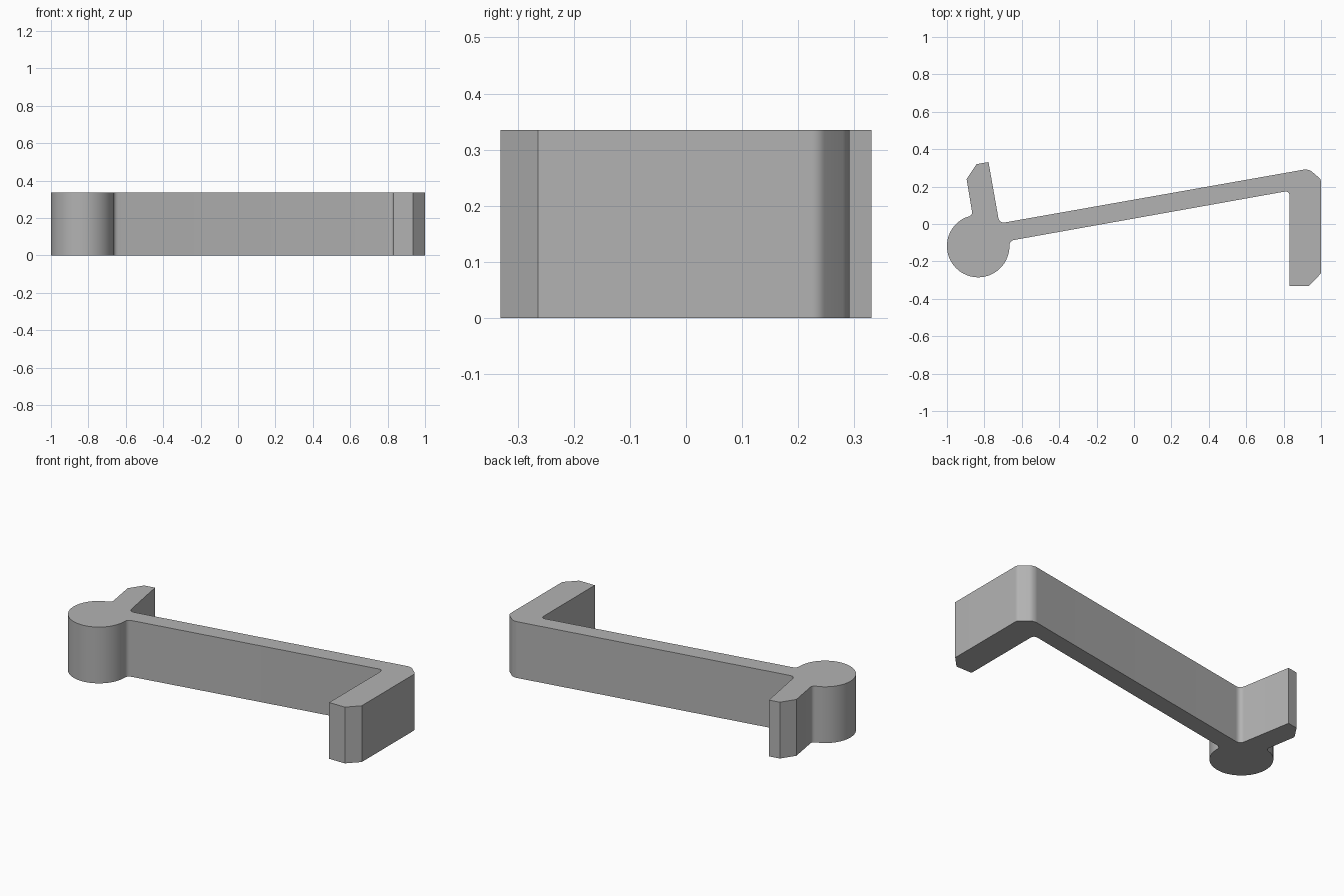
import bpy, bmesh, math
from mathutils import Vector

cube = bpy.data.objects.get("Cube")
if cube:
    bpy.data.objects.remove(cube, do_unlink=True)

HEIGHT = 0.335
KNOB = Vector((-0.833, -0.118))
KNOB_R = 0.167


def fillet(prev, corner, nxt, trim, steps=6):
    """Rounded corner; trim is the length cut from each side."""
    if trim == 0:
        return [corner]
    a = corner + (prev - corner).normalized() * trim
    b = corner + (nxt - corner).normalized() * trim
    ts = [i / steps for i in range(steps + 1)]
    return [a * (1 - t) ** 2 + corner * 2 * t * (1 - t) + b * t * t for t in ts]


def arc(center, radius, start, end, steps):
    angles = [math.radians(start + (end - start) * i / steps) for i in range(steps + 1)]
    return [center + Vector((math.cos(a), math.sin(a))) * radius for a in angles]


# Round knob, from the tab round to the underside of the arm
knob = arc(KNOB, KNOB_R, 116, 359, 56)

# Remaining corners as x, y, trim: arm underside, hook, arm top, tab
corners = [
    (-0.667, -0.09, 0.028),
    (0.832, 0.178, 0.03),
    (0.832, -0.331, 0),
    (0.935, -0.331, 0),
    (1.0, -0.264, 0),
    (1.0, 0.238, 0.014),
    (0.942, 0.288, 0.014),
    (0.915, 0.292, 0.01),
    (-0.72, 0.003, 0.033),
    (-0.778, 0.331, 0),
    (-0.842, 0.32, 0),
    (-0.895, 0.24, 0),
    (-0.863, 0.047, 0.022),
]
points = [Vector(c[:2]) for c in corners]
ring = [knob[-1]] + points + [knob[0]]
outline = list(knob)
for i, c in enumerate(corners):
    outline += fillet(ring[i], ring[i + 1], ring[i + 2], c[2])

# Extrude the outline into the latch body
bm = bmesh.new()
base = bm.faces.new([bm.verts.new((p.x, p.y, 0)) for p in outline])
new = bmesh.ops.extrude_face_region(bm, geom=[base], use_keep_orig=True)["geom"]
bmesh.ops.translate(bm, vec=(0, 0, HEIGHT),
                    verts=[v for v in new if isinstance(v, bmesh.types.BMVert)])
bmesh.ops.remove_doubles(bm, verts=bm.verts, dist=0.0005)
bmesh.ops.recalc_face_normals(bm, faces=bm.faces)
mesh = bpy.data.meshes.new("latch_arm")
bm.to_mesh(mesh)
bm.free()
latch = bpy.data.objects.new("latch_arm", mesh)
bpy.context.collection.objects.link(latch)

# Plain grey
grey = bpy.data.materials.new("grey")
grey.use_nodes = True
color = (0.45, 0.45, 0.45, 1)
grey.diffuse_color = color
grey.node_tree.nodes["Principled BSDF"].inputs["Base Color"].default_value = color
mesh.materials.append(grey)

# Smooth the curved walls, keep the rims and chamfers sharp
bpy.context.view_layer.objects.active = latch
latch.select_set(True)
bpy.ops.object.shade_smooth_by_angle(angle=math.radians(30))
